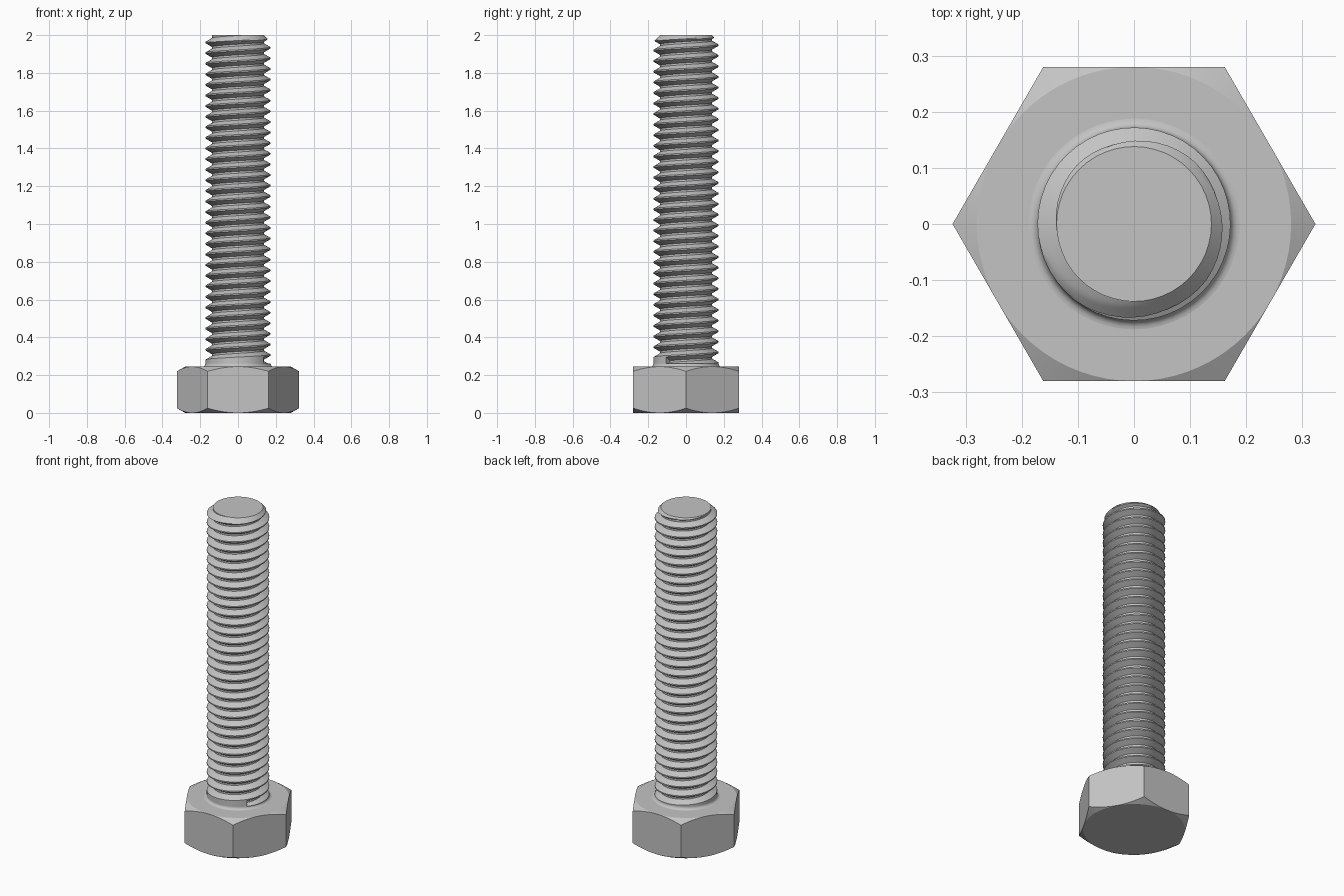
import bpy, bmesh
from math import pi, sin, cos, tan, radians

cube = bpy.data.objects.get("Cube")
if cube:
    bpy.data.objects.remove(cube, do_unlink=True)

steel = bpy.data.materials.new("steel_grey")
steel.use_nodes = True
GREY = (0.55, 0.55, 0.55, 1)
steel.diffuse_color = GREY
steel.node_tree.nodes["Principled BSDF"].inputs["Base Color"].default_value = GREY

LENGTH, HEAD = 2.0, 0.245         # overall height, head height
FLAT = 0.28                       # half width across flats
CREST, ROOT, PITCH = 0.172, 0.138, 0.0561
START, GROOVE_Z = radians(-38), 0.272


def polar(r, a, z):
    return (r * cos(a), r * sin(a), z)


def finish(name, bm):
    bmesh.ops.remove_doubles(bm, verts=bm.verts, dist=1e-5)
    bmesh.ops.recalc_face_normals(bm, faces=bm.faces)
    mesh = bpy.data.meshes.new(name)
    bm.to_mesh(mesh)
    bm.free()
    mesh.materials.append(steel)
    obj = bpy.data.objects.new(name, mesh)
    bpy.context.collection.objects.link(obj)
    bpy.ops.object.select_all(action='DESELECT')
    obj.select_set(True)
    bpy.context.view_layer.objects.active = obj
    bpy.ops.object.shade_smooth_by_angle(angle=radians(25))
    return obj


def skin(bm, rows):
    """Join neighbouring rows of points with quads."""
    rows = [[bm.verts.new(p) for p in row] for row in rows]
    for a, b in zip(rows, rows[1:]):
        for j in range(len(a) - 1):
            bm.faces.new((a[j], b[j], b[j + 1], a[j + 1]))


def disc(bm, r, z, n, first=0.0):
    bm.faces.new([bm.verts.new(polar(r, first + 2 * pi * i / n, z)) for i in range(n)])


# Hexagonal head, both ends chamfered by a cone
SIDES = 72
bm = bmesh.new()
rows = []
for i in range(SIDES + 1):
    a = 2 * pi * i / SIDES
    r = FLAT / cos(a % (pi / 3) - pi / 6)
    drop = (r - FLAT) * tan(radians(30))
    rows.append([polar(FLAT, a, 0), polar(r, a, drop),
                 polar(r, a, HEAD - drop), polar(FLAT, a, HEAD)])
skin(bm, rows)
disc(bm, FLAT, 0, SIDES)
disc(bm, FLAT, HEAD, SIDES)
finish("hex_head", bm)

# Thread groove section: flank, root, flank, crest over one pitch
flank = (CREST - ROOT) * tan(radians(30))
crest = PITCH / 8
root = PITCH - crest - 2 * flank
corners = [(0, CREST), (flank, ROOT), (flank + root, ROOT),
           (2 * flank + root, CREST), (PITCH, CREST)]
section = [corners[0]]
for (z0, r0), (z1, r1), cuts in zip(corners, corners[1:], (4, 1, 4, 2)):
    section += [(z0 + (z1 - z0) * k / cuts, r0 + (r1 - r0) * k / cuts)
                for k in range(1, cuts + 1)]

STEPS = 48
base = GROOVE_Z - flank - root / 2
turns = int((LENGTH - base) / PITCH) + 2


def thread_point(i, dz, r):
    """Point on the helix, trimmed by the end plane and its chamfer cone."""
    z = min(base + PITCH * i / STEPS + dz, LENGTH)
    return polar(min(r, ROOT + LENGTH - z), START + 2 * pi * i / STEPS, z)


# Threaded shank with plain collar, abrupt groove start and flat end
bm = bmesh.new()
skin(bm, [[thread_point(i, dz, r) for dz, r in section] for i in range(turns * STEPS + 1)])
skin(bm, [[polar(CREST, START + 2 * pi * i / STEPS, HEAD - 0.01),
           thread_point(i, 0, CREST)] for i in range(STEPS + 1)])
bm.faces.new([bm.verts.new(thread_point(0, dz, r)) for dz, r in section])
disc(bm, ROOT, LENGTH, STEPS, START)
finish("threaded_shank", bm)

# Small concave fillet between head and shank
bm = bmesh.new()
FILLET = 0.016
arc = [(CREST + FILLET * (1 - sin(t)), HEAD + FILLET * (1 - cos(t)))
       for t in (pi / 2 * k / 5 for k in range(6))]
skin(bm, [[polar(r, START + 2 * pi * i / STEPS, z) for r, z in arc]
          for i in range(STEPS + 1)])
finish("head_fillet", bm)
